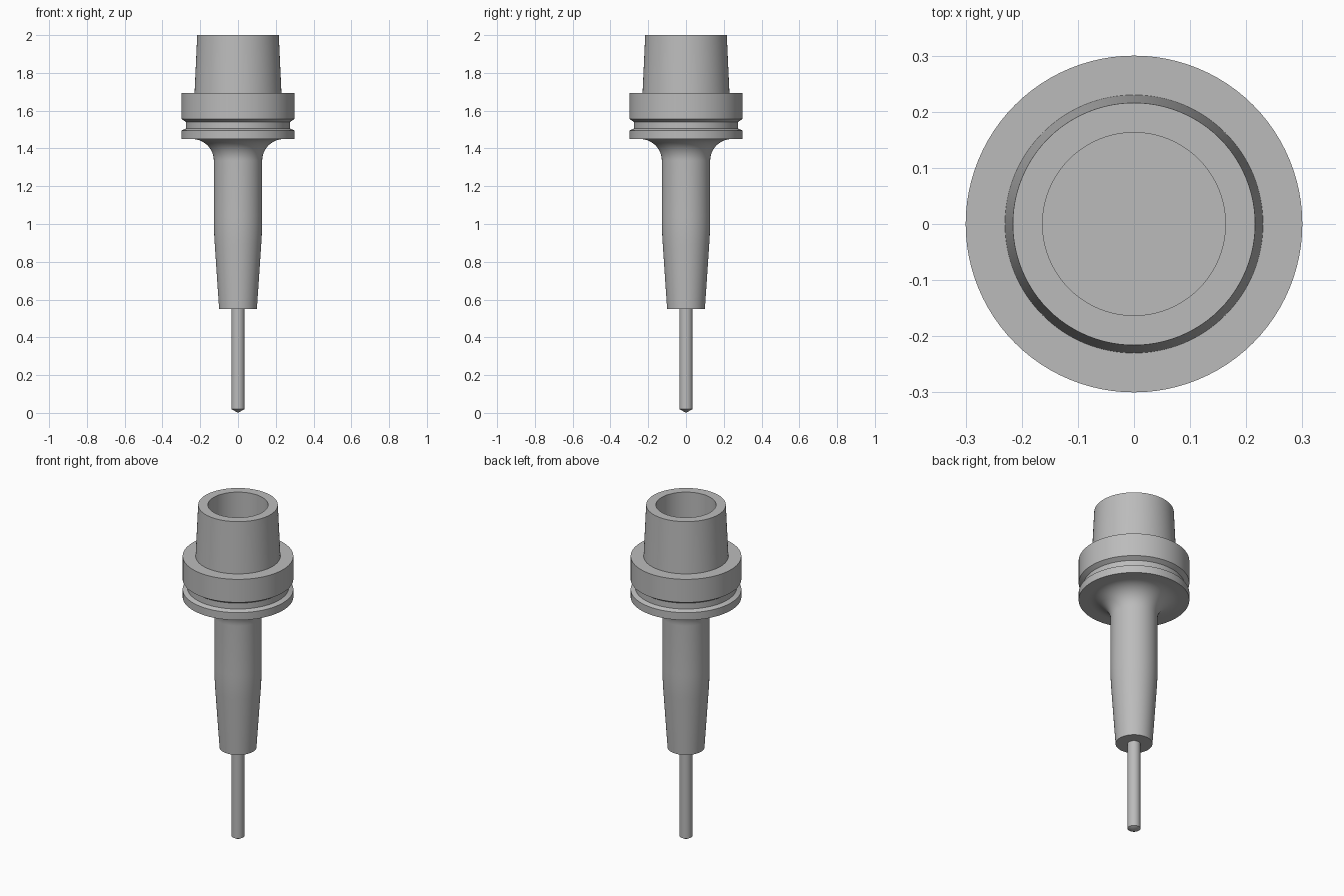
import bpy, bmesh, math

SEGMENTS = 96

cube = bpy.data.objects.get("Cube")
if cube:
    bpy.data.objects.remove(cube, do_unlink=True)

steel = bpy.data.materials.new("grey steel")
steel.use_nodes = True
grey = (0.5, 0.5, 0.5, 1)
steel.diffuse_color = grey
steel.node_tree.nodes["Principled BSDF"].inputs["Base Color"].default_value = grey


def lathe(name, profile):
    """Turn a (radius, height) outline around z, then close it on the axis."""
    bm = bmesh.new()
    verts = [bm.verts.new((r, 0, z)) for r, z in profile]
    edges = [bm.edges.new(pair) for pair in zip(verts, verts[1:])]
    bmesh.ops.spin(bm, geom=verts + edges, cent=(0, 0, 0), axis=(0, 0, 1),
                   angle=math.tau, steps=SEGMENTS, use_merge=True)
    bmesh.ops.remove_doubles(bm, verts=bm.verts, dist=0.00005)
    bmesh.ops.recalc_face_normals(bm, faces=bm.faces)
    mesh = bpy.data.meshes.new(name)
    bm.to_mesh(mesh)
    bm.free()
    mesh.materials.append(steel)
    obj = bpy.data.objects.new(name, mesh)
    bpy.context.collection.objects.link(obj)
    bpy.ops.object.select_all(action="DESELECT")
    obj.select_set(True)
    bpy.context.view_layer.objects.active = obj
    bpy.ops.object.shade_smooth_by_angle(angle=math.radians(25))
    return obj


def arc(cr, cz, radius, start, end, steps):
    """Points of a circular arc in the (radius, height) plane, in degrees."""
    angles = [math.radians(start + (end - start) * i / steps) for i in range(steps + 1)]
    return [(cr + radius * math.cos(a), cz + radius * math.sin(a)) for a in angles]


# Holder body: nose, shank with blended taper, fillet, grooved flange, hollow cone
shank_r, flange_r, groove_r, fillet = 0.128, 0.30, 0.275, 0.115
blend = 2.2
nose = [(0, 0.55), (0.10, 0.55)]
taper_blend = arc(shank_r - blend, 1.04, blend, -3.9, 0, 6)
shank_fillet = arc(shank_r + fillet, 1.45 - fillet, fillet, 180, 90, 14)
flange = [(flange_r, 1.45), (flange_r, 1.495), (groove_r, 1.505),
          (groove_r, 1.54), (flange_r, 1.556), (flange_r, 1.694)]
cone = [(0.23, 1.694), (0.216, 2.0), (0.163, 2.0), (0.163, 1.70), (0, 1.70)]
lathe("tool_holder", nose + taper_blend + shank_fillet + flange + cone)

# Cutting tool with a shallow pointed tip
lathe("cutting_tool", [(0, 0), (0.035, 0.02), (0.035, 0.56), (0, 0.56)])
